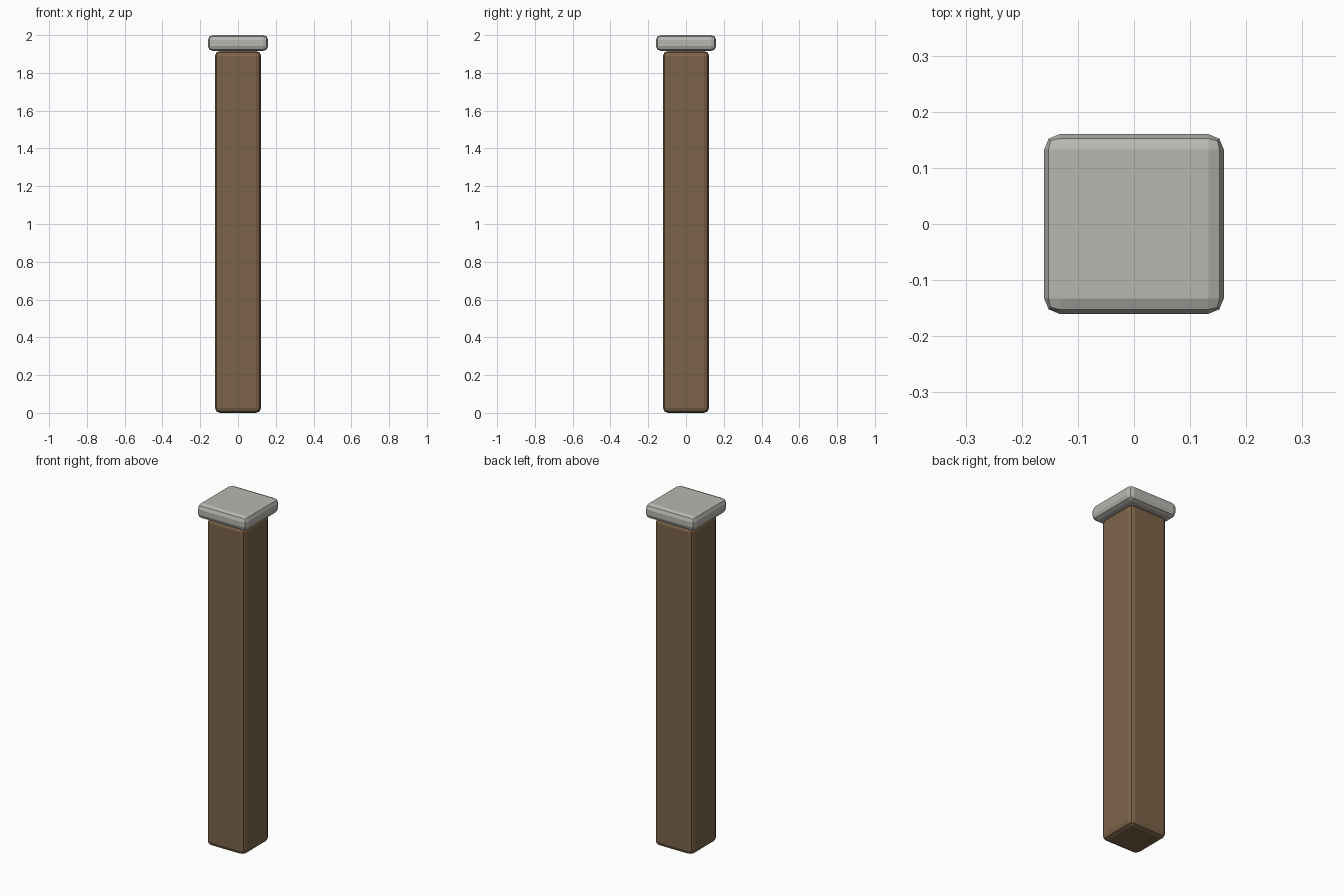
import bpy

cube = bpy.data.objects.get("Cube")
if cube:
    bpy.data.objects.remove(cube, do_unlink=True)


def material(name, rgb):
    mat = bpy.data.materials.new(name)
    mat.use_nodes = True
    color = (*rgb, 1.0)
    mat.diffuse_color = color
    mat.node_tree.nodes["Principled BSDF"].inputs["Base Color"].default_value = color
    return mat


def rounded_block(name, width, bottom, top, mat):
    bpy.ops.mesh.primitive_cube_add(size=1, location=(0, 0, (bottom + top) / 2))
    block = bpy.context.object
    block.name = name
    block.scale = (width, width, top - bottom)
    bpy.ops.object.transform_apply(location=False, rotation=False, scale=True)
    bevel = block.modifiers.new("rounded_edges", "BEVEL")
    bevel.width = 0.027
    bevel.segments = 2
    block.data.materials.append(mat)
    return block


wood = material("brown wood", (0.20, 0.125, 0.066))
stone = material("pale grey stone", (0.48, 0.47, 0.435))

# Square post with a wider flat cap
rounded_block("post", 0.245, 0.0, 1.916, wood)
rounded_block("post_cap", 0.32, 1.916, 2.0, stone)
